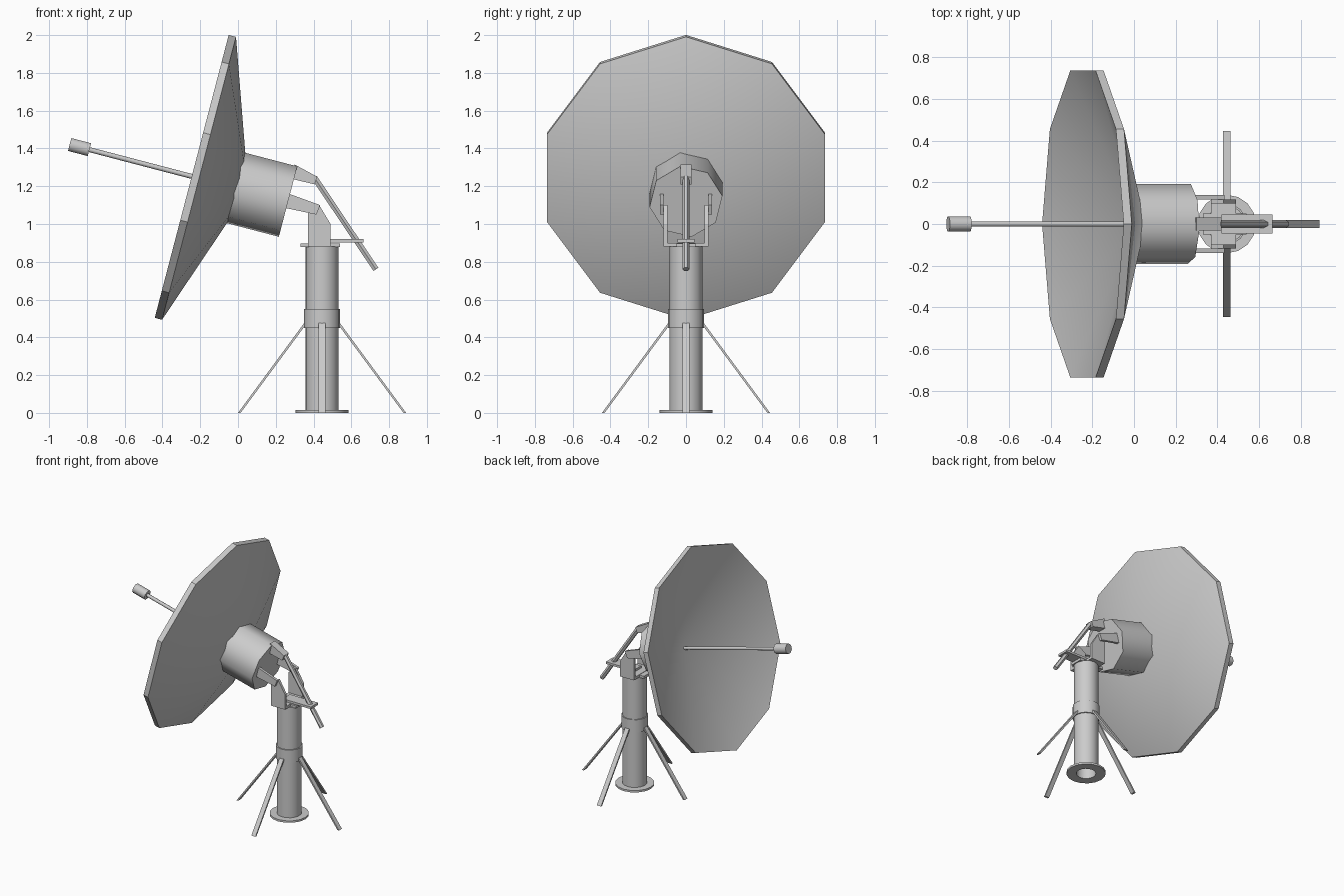
import bpy, bmesh
from math import radians, sin, cos, pi
from mathutils import Matrix, Vector

if "Cube" in bpy.data.objects:
    bpy.data.objects.remove(bpy.data.objects["Cube"], do_unlink=True)

GREY = (0.6, 0.6, 0.6, 1)
grey = bpy.data.materials.new("plain grey")
grey.use_nodes = True
grey.diffuse_color = GREY
grey.node_tree.nodes["Principled BSDF"].inputs["Base Color"].default_value = GREY


def finish(name, bm, smooth=None):
    bmesh.ops.recalc_face_normals(bm, faces=bm.faces)
    mesh = bpy.data.meshes.new(name)
    bm.to_mesh(mesh)
    bm.free()
    mesh.materials.append(grey)
    obj = bpy.data.objects.new(name, mesh)
    bpy.context.collection.objects.link(obj)
    if smooth:
        bpy.ops.object.select_all(action="DESELECT")
        obj.select_set(True)
        bpy.context.view_layer.objects.active = obj
        bpy.ops.object.shade_smooth_by_angle(angle=radians(smooth))
    return obj


def lathe(name, profile, sides, frame=Matrix(), phase=0, smooth=30, closed=False):
    """Revolve (radius, height) points; a zero radius becomes a single tip."""
    bm = bmesh.new()
    rings = []
    for r, h in profile:
        if r == 0:
            rings.append([bm.verts.new(frame @ Vector((0, 0, h)))] * sides)
        else:
            angles = [2 * pi * i / sides + radians(phase) for i in range(sides)]
            rings.append([bm.verts.new(frame @ Vector((r * cos(a), r * sin(a), h))) for a in angles])
    pairs = list(zip(rings, rings[1:])) + ([(rings[-1], rings[0])] if closed else [])
    for a, b in pairs:
        for i in range(sides):
            j = (i + 1) % sides
            corners = list(dict.fromkeys([a[i], a[j], b[j], b[i]]))
            bm.faces.new(corners)
    return finish(name, bm, smooth)


def plate(name, outline, y0, y1):
    """Extrude an x-z outline between two y positions."""
    bm = bmesh.new()
    face = bm.faces.new([bm.verts.new((x, y0, z)) for x, z in outline])
    out = bmesh.ops.extrude_face_region(bm, geom=[face])
    moved = [v for v in out["geom"] if isinstance(v, bmesh.types.BMVert)]
    bmesh.ops.translate(bm, verts=moved, vec=(0, y1 - y0, 0))
    return finish(name, bm)


def box(name, x0, x1, y, z0, z1):
    return plate(name, [(x0, z0), (x1, z0), (x1, z1), (x0, z1)], -y, y)


def along(start, end):
    """Frame at start whose z axis points to end, and the distance."""
    d = Vector(end) - Vector(start)
    return Matrix.Translation(start) @ d.to_track_quat("Z", "Y").to_matrix().to_4x4(), d.length


# Dish, hub and feed share one tilted frame: z along the beam, x up the rim
tilt = radians(14.65)
beam = Vector((-cos(tilt), 0, sin(tilt)))
up = Vector((sin(tilt), 0, cos(tilt)))
dish_frame = Matrix((up, (0, 1, 0), beam)).transposed().to_4x4()
dish_frame.translation = (-0.245, 0, 1.252)

R = 0.774
lathe("dish", [(0, -0.27), (R, 0), (R, -0.04), (0, -0.31)], 10, dish_frame)
lathe("hub", [(0.195, -0.235), (0.195, -0.527), (0, -0.527)], 8, dish_frame, 36, 60)
lathe("feed_arm", [(0.013, -0.29), (0.013, 0.57)], 8, dish_frame, smooth=60)
lathe("feed_head", [(0, 0.56), (0.038, 0.56), (0.038, 0.668), (0, 0.668)], 8,
      dish_frame, 22.5, 60)

# Hollow mast with collar and ring base
PX = 0.445
mast = Matrix.Translation((PX, 0, 0))
lathe("mast", [(0, 0.86), (0.07, 0.86), (0.07, 0), (0.088, 0), (0.088, 0.88), (0, 0.88)], 16, mast)
lathe("mast_collar", [(0.088, 0.45), (0.096, 0.45), (0.096, 0.55), (0.088, 0.55)], 16, mast, closed=True)
lathe("base_flange", [(0.07, 0), (0.14, 0), (0.14, 0.015), (0.07, 0.015)], 16, mast, closed=True)

# Four flat stay legs around the mast
for i in range(4):
    leg = plate("stay_leg", [(0.08, 0.475), (0.095, 0.475), (0.445, 0), (0.431, 0)], -0.018, 0.018)
    leg.matrix_world = mast @ Matrix.Rotation(i * pi / 2, 4, "Z")

# Yoke on top of the mast
box("yoke_base", 0.37, 0.49, 0.115, 0.88, 0.9)
box("yoke_cross_plate", 0.33, 0.54, 0.05, 0.877, 0.897)
box("jack_plate", 0.42, 0.665, 0.045, 0.903, 0.92)
for s in (-1, 1):
    plate("yoke_side", [(0.37, 0.88), (0.49, 0.88), (0.49, 1.0), (0.43, 1.1), (0.37, 1.06)],
          s * 0.098, s * 0.118)
    plate("hub_bracket", [(0.25, 1.085), (0.415, 1.05), (0.435, 1.1), (0.27, 1.16)],
          s * 0.118, s * 0.138)

# Upper bracket and jack rod
plate("upper_bracket", [(0.28, 1.24), (0.405, 1.21), (0.42, 1.25), (0.30, 1.315)], -0.03, 0.03)
frame, length = along((0.405, 0, 1.245), (0.73, 0, 0.76))
lathe("jack_rod", [(0, 0), (0.018, 0), (0.018, length), (0, length)], 6, frame, smooth=None)
